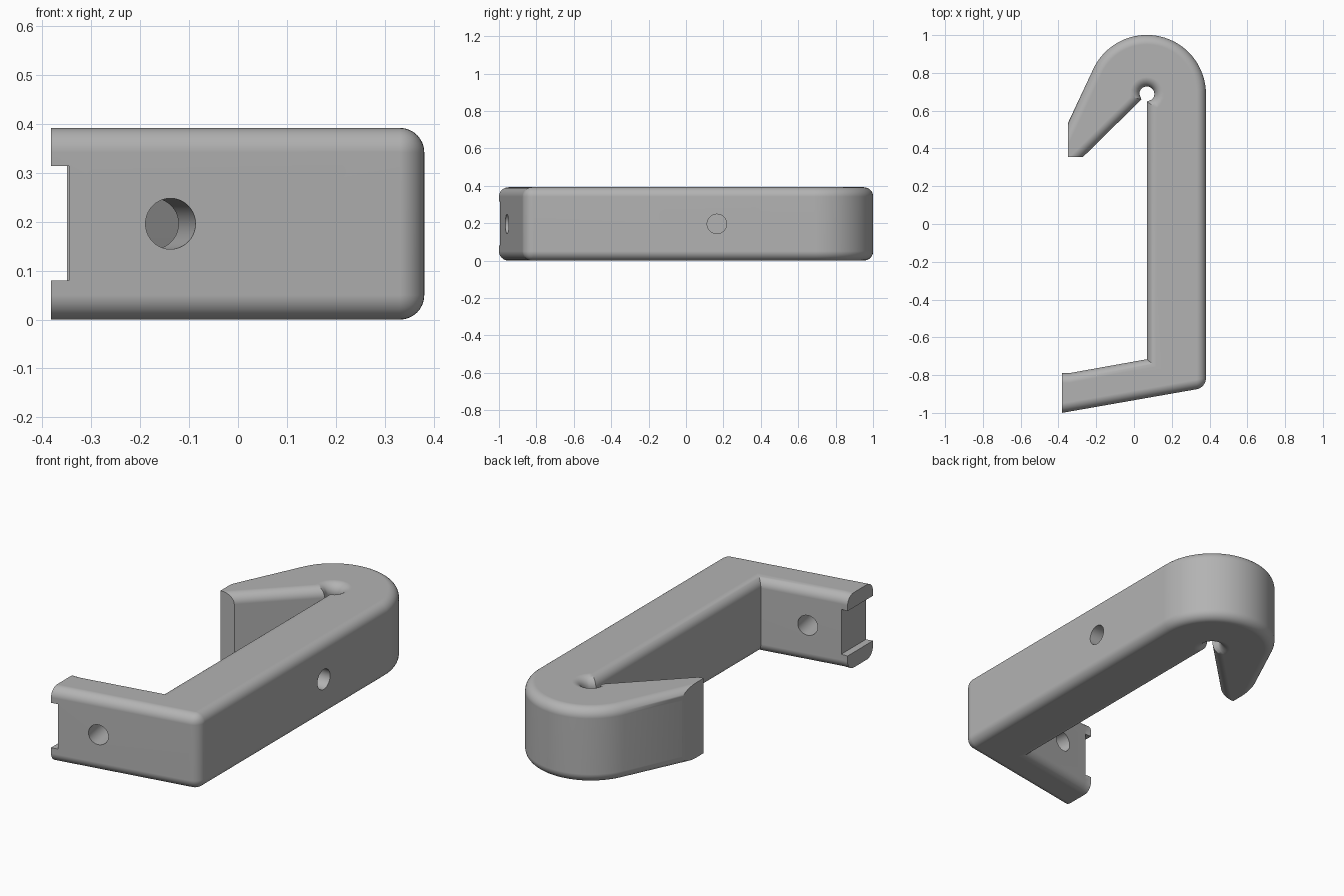
import bpy, bmesh
from math import sin, cos, radians
from mathutils import Vector

if "Cube" in bpy.data.objects:
    bpy.data.objects.remove(bpy.data.objects["Cube"], do_unlink=True)

HEIGHT, FILLET = 0.392, 0.05
CENTRE = (0.068, 0.688)          # shared centre of the hook bend and its relief hole
MID = HEIGHT / 2

grey = bpy.data.materials.new("plain grey")
grey.use_nodes = True
grey.diffuse_color = (0.45, 0.45, 0.45, 1)
grey.node_tree.nodes["Principled BSDF"].inputs["Base Color"].default_value = grey.diffuse_color


def arc(radius, start, end, steps):
    """Points on an arc around the hook centre, angles in degrees."""
    angles = [radians(start + (end - start) * i / steps) for i in range(steps + 1)]
    return [(CENTRE[0] + radius * cos(a), CENTRE[1] + radius * sin(a)) for a in angles]


def finish(name, bm):
    mesh = bpy.data.meshes.new(name)
    bm.to_mesh(mesh)
    bm.free()
    obj = bpy.data.objects.new(name, mesh)
    bpy.context.collection.objects.link(obj)
    mesh.materials.append(grey)
    return obj


# Outline seen from above: foot, arm, hook bend, hook tip, relief hole, inner wall
foot_outer = (-0.382, -1.0)
corner = (0.381, -0.866)
tip = [(-0.35, 0.534), (-0.35, 0.355), (-0.27, 0.355)]
foot_inner = (-0.382, -0.79)
outline = [foot_outer, corner]
outline += arc(0.313, 0, 155, 32)
outline += tip
outline += arc(0.04, 225, 225, 1)[:1] + arc(0.04, 180, -45, 15) + arc(0.04, -90, -90, 1)[:1]
outline += [(0.068, -0.716), (-0.345, -0.79), foot_inner]

bm = bmesh.new()
base = bm.faces.new([bm.verts.new((x, y, 0)) for x, y in outline])
solid = bmesh.ops.extrude_face_region(bm, geom=[base])
lifted = [v for v in solid["geom"] if isinstance(v, bmesh.types.BMVert)]
bmesh.ops.translate(bm, verts=lifted, vec=(0, 0, HEIGHT))
bmesh.ops.recalc_face_normals(bm, faces=bm.faces)


def near(vert, point):
    return (vert.co.xy - Vector(point)).length < 1e-4


def rounded(edge):
    """Rims are rounded except on the cut ends; so is the outer upright corner."""
    a, b = edge.verts
    if abs(a.co.z - b.co.z) > 0.1:
        return near(a, corner)
    for end in ([foot_outer, foot_inner], tip):
        if all(any(near(v, p) for p in end) for v in (a, b)):
            return False
    return True


bmesh.ops.bevel(bm, geom=[e for e in bm.edges if rounded(e)], offset=FILLET,
                offset_type='OFFSET', segments=8, profile=0.5,
                affect='EDGES', clamp_overlap=False)
hook = finish("hook_body", bm)


def cut(cutter):
    """Subtract a helper solid from the hook and discard it."""
    cutter.hide_render = True
    mod = hook.modifiers.new("cut", 'BOOLEAN')
    mod.object, mod.operation, mod.solver = cutter, 'DIFFERENCE', 'EXACT'
    bpy.context.view_layer.objects.active = hook
    bpy.ops.object.modifier_apply(modifier=mod.name)
    bpy.data.objects.remove(cutter, do_unlink=True)


def screw_hole(name, start, direction, depth):
    """Round cutter running from just outside the start point to the depth."""
    axis = Vector(direction).normalized()
    bm = bmesh.new()
    bmesh.ops.create_cone(bm, cap_ends=True, segments=40, radius1=0.052,
                          radius2=0.052, depth=depth + 0.1)
    obj = finish(name, bm)
    obj.rotation_euler = axis.to_track_quat('Z', 'Y').to_euler()
    obj.location = Vector(start) + axis * (depth - 0.1) / 2
    bpy.context.view_layer.update()
    cut(obj)


# Through hole square to the sloping foot, blind hole in the outside of the arm
tilt = radians(10)
screw_hole("foot_hole", (-0.138, -0.957, MID), (-sin(tilt), cos(tilt), 0), 0.4)
screw_hole("arm_hole", (0.381, 0.165, MID), (-1, 0, 0), 0.2)

# Square notch through the end of the foot
bm = bmesh.new()
bmesh.ops.create_cube(bm, size=1)
bmesh.ops.scale(bm, vec=(0.2, 0.5, 0.235), verts=bm.verts)
bmesh.ops.translate(bm, vec=(-0.446, -0.9, MID + 0.001), verts=bm.verts)
cut(finish("foot_notch", bm))

# Smooth fillets and holes, crisp flats
bpy.ops.object.select_all(action='DESELECT')
hook.select_set(True)
bpy.context.view_layer.objects.active = hook
bpy.ops.object.shade_smooth_by_angle(angle=radians(30))
weighted = hook.modifiers.new("flat faces", 'WEIGHTED_NORMAL')
weighted.keep_sharp = True
